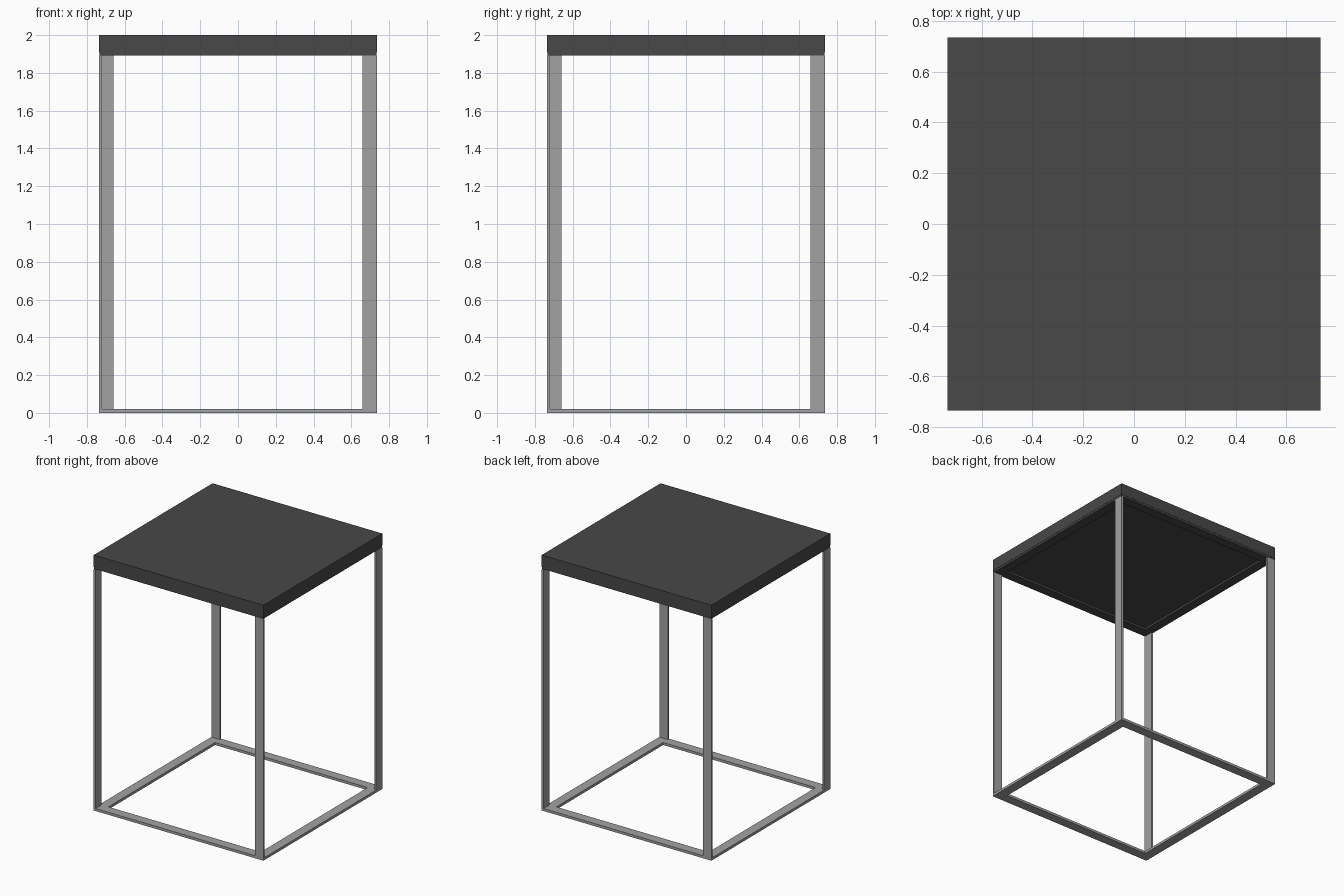
import bpy, bmesh, math
from mathutils import Matrix, Vector

if "Cube" in bpy.data.objects:
    bpy.data.objects.remove(bpy.data.objects["Cube"])

HALF = 0.735      # half width of the table
BAR = 0.075       # width of the flat steel
THICK = 0.016     # thickness of the flat steel


def material(name, value):
    m = bpy.data.materials.new(name)
    m.diffuse_color = (value, value, value, 1)
    m.use_nodes = True
    m.node_tree.nodes["Principled BSDF"].inputs["Base Color"].default_value = m.diffuse_color
    return m


steel = material("grey steel", 0.36)
dark = material("dark charcoal", 0.065)


def finish(name, bm, mat):
    bmesh.ops.recalc_face_normals(bm, faces=bm.faces)
    me = bpy.data.meshes.new(name)
    bm.to_mesh(me)
    bm.free()
    me.materials.append(mat)
    ob = bpy.data.objects.new(name, me)
    bpy.context.collection.objects.link(ob)
    return ob


def box(name, lo, hi, mat, turn=0.0):
    lo, hi = Vector(lo), Vector(hi)
    bm = bmesh.new()
    bmesh.ops.create_cube(bm, size=1)
    bmesh.ops.scale(bm, vec=hi - lo, verts=bm.verts)
    bmesh.ops.translate(bm, vec=(lo + hi) / 2, verts=bm.verts)
    bmesh.ops.rotate(bm, cent=(0, 0, 0), matrix=Matrix.Rotation(turn, 3, 'Z'), verts=bm.verts)
    return finish(name, bm, mat)


def frame(name, half, width, z0, z1, mat):
    """Square ring with mitred corners."""
    bm = bmesh.new()
    corners = [(-1, -1), (1, -1), (1, 1), (-1, 1)]
    profile = [(half, z0), (half, z1), (half - width, z1), (half - width, z0)]
    rings = [[bm.verts.new((x * r, y * r, z)) for r, z in profile] for x, y in corners]
    for i in range(4):
        a, b = rings[i], rings[(i + 1) % 4]
        for j in range(4):
            k = (j + 1) % 4
            bm.faces.new((a[j], b[j], b[k], a[k]))
    return finish(name, bm, mat)


# Floor frame
frame("base_frame", HALF, BAR, 0.0, 0.02, steel)

# Flat legs, each turned a quarter from the last
for i, corner in enumerate(("front_right", "back_right", "back_left", "front_left")):
    box(corner + "_leg", (HALF - BAR, -HALF, 0.02), (HALF, -HALF + THICK, 1.892),
        steel, i * math.pi / 2)

# Dark frame under the top, and the thick top itself
frame("top_frame", HALF - 0.002, BAR, 1.892, 1.908, dark)
box("table_top", (-HALF, -HALF, 1.908), (HALF, HALF, 2.0), dark)
